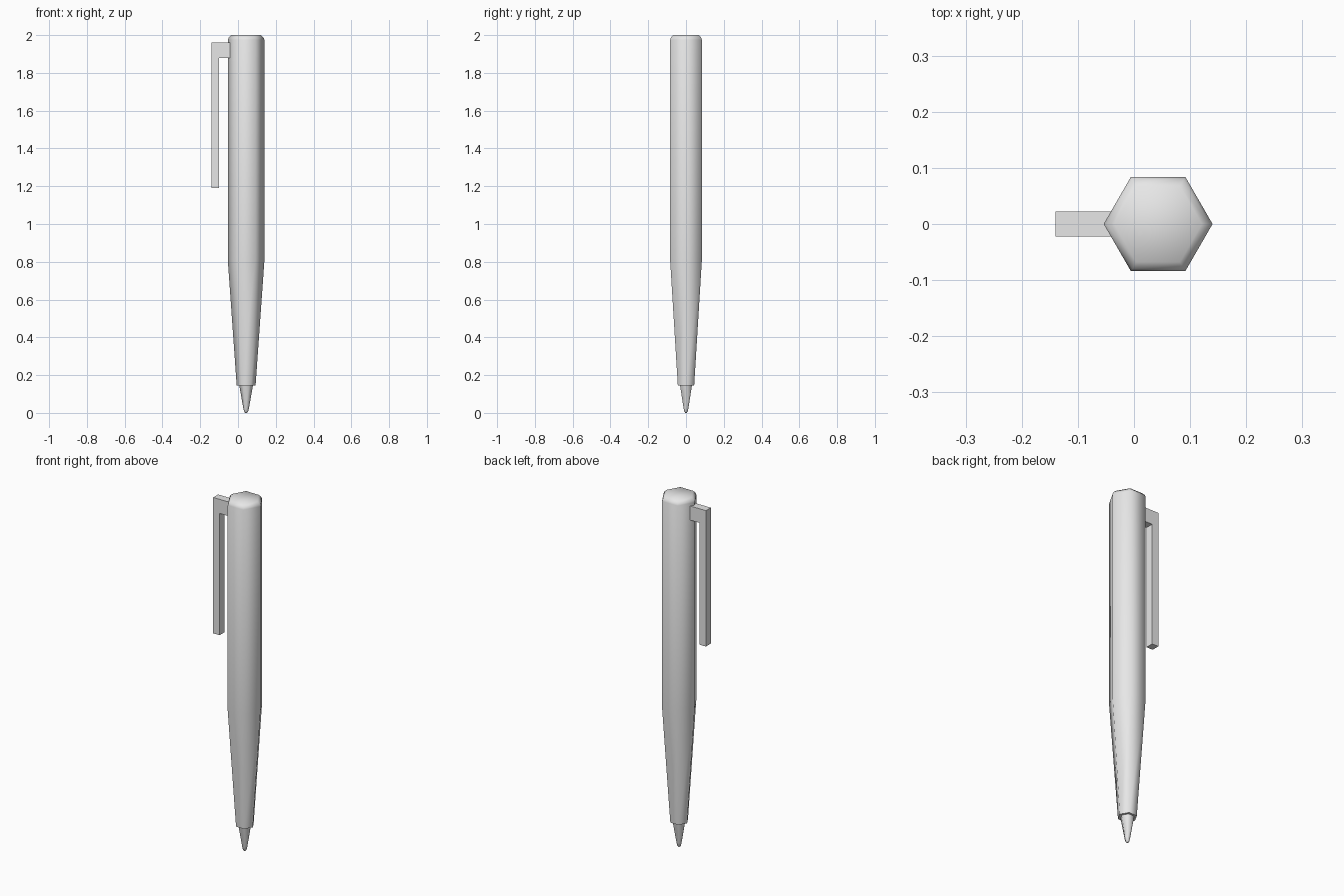
import bpy, bmesh, math

cube = bpy.data.objects.get("Cube")
if cube:
    bpy.data.objects.remove(cube, do_unlink=True)

# Single grey material
grey = bpy.data.materials.new("light_grey")
grey.use_nodes = True
colour = (0.8, 0.8, 0.8, 1)
grey.diffuse_color = colour
grey.node_tree.nodes["Principled BSDF"].inputs["Base Color"].default_value = colour

AXIS_X = 0.043
SIDES = 6


def finish(name, bm):
    bmesh.ops.recalc_face_normals(bm, faces=bm.faces[:])
    mesh = bpy.data.meshes.new(name)
    bm.to_mesh(mesh)
    bm.free()
    mesh.materials.append(grey)
    obj = bpy.data.objects.new(name, mesh)
    bpy.context.collection.objects.link(obj)
    return obj


def hex_loft(name, profile):
    """Stack hexagonal rings given as (radius, height) and cap both ends."""
    bm = bmesh.new()
    rings = []
    for r, z in profile:
        angles = [math.tau * i / SIDES for i in range(SIDES)]
        rings.append([bm.verts.new((AXIS_X + r * math.cos(a), r * math.sin(a), z))
                      for a in angles])
    for low, high in zip(rings, rings[1:]):
        for i in range(SIDES):
            j = (i + 1) % SIDES
            bm.faces.new((low[i], low[j], high[j], high[i]))
    bm.faces.new(rings[0])
    bm.faces.new(rings[-1])
    obj = finish(name, bm)
    bpy.ops.object.select_all(action="DESELECT")
    obj.select_set(True)
    bpy.context.view_layer.objects.active = obj
    bpy.ops.object.shade_smooth_by_angle(angle=math.radians(65))
    return obj


# Barrel: tapered grip, straight shaft, chamfered end
hex_loft("barrel", [(0.05, 0.145), (0.097, 0.81), (0.097, 1.975),
                    (0.092, 1.987), (0.078, 2.0)])

# Writing tip with a rounded point
hex_loft("writing_tip", [(0.005, 0), (0.011, 0.008), (0.015, 0.025), (0.037, 0.15)])

# Pocket clip: L-shaped outline extruded sideways
half = 0.022
outline = [(-0.14, 1.19), (-0.10, 1.19), (-0.10, 1.88),
           (-0.03, 1.88), (-0.03, 1.96), (-0.14, 1.96)]
bm = bmesh.new()
face = bm.faces.new([bm.verts.new((x, -half, z)) for x, z in outline])
extruded = bmesh.ops.extrude_face_region(bm, geom=[face])["geom"]
moved = [v for v in extruded if isinstance(v, bmesh.types.BMVert)]
bmesh.ops.translate(bm, verts=moved, vec=(0, 2 * half, 0))
finish("pocket_clip", bm)
